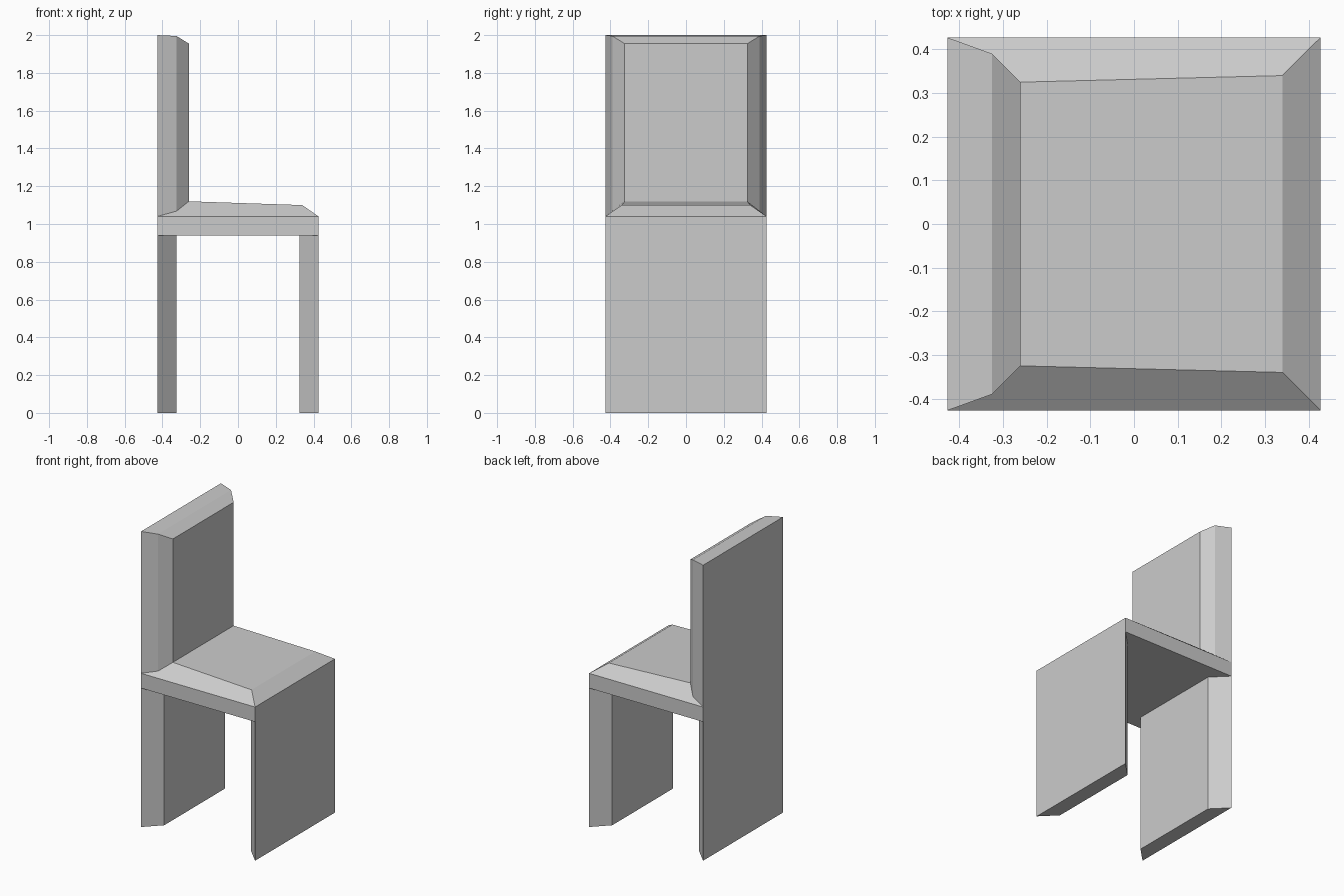
import bpy
import bmesh

default = bpy.data.objects.get("Cube")
if default:
    bpy.data.objects.remove(default, do_unlink=True)

GREY = (0.6, 0.6, 0.6, 1.0)
grey = bpy.data.materials.new("light_grey")
grey.use_nodes = True
grey.diffuse_color = GREY
grey.node_tree.nodes["Principled BSDF"].inputs["Base Color"].default_value = GREY

HALF = 0.427       # half width and depth of the chair
INNER = 0.325      # inner edge of the chamfers
SEAT_LOW, SEAT_HIGH = 0.94, 1.04


def loft(name, rings):
    """Closed flat-faced solid through a stack of four-cornered rings."""
    bm = bmesh.new()
    loops = [[bm.verts.new(p) for p in ring] for ring in rings]
    for a, b in zip(loops, loops[1:]):
        for i in range(4):
            j = (i + 1) % 4
            bm.faces.new((a[i], a[j], b[j], b[i]))
    bm.faces.new(loops[0])
    bm.faces.new(loops[-1])
    bmesh.ops.recalc_face_normals(bm, faces=bm.faces)
    mesh = bpy.data.meshes.new(name)
    bm.to_mesh(mesh)
    bm.free()
    mesh.materials.append(grey)
    obj = bpy.data.objects.new(name, mesh)
    bpy.context.collection.objects.link(obj)
    return obj


def upright(x, half_y, low, high):
    """Rectangle standing across the chair at depth x."""
    return [(x, -half_y, low), (x, half_y, low), (x, half_y, high), (x, -half_y, high)]


def level(back, front):
    """Seat outline from (x, half width, z) at its back and front."""
    (xb, yb, zb), (xf, yf, zf) = back, front
    return [(xb, -yb, zb), (xf, -yf, zf), (xf, yf, zf), (xb, yb, zb)]


# Seat slab with chamfered, slightly sloping top
loft("seat", [
    level((-HALF, HALF, SEAT_LOW), (HALF, HALF, SEAT_LOW)),
    level((-HALF, HALF, SEAT_HIGH), (HALF, HALF, SEAT_HIGH)),
    level((-0.26, INNER, 1.12), (0.34, 0.34, 1.10)),
])

# Backrest with a two-step chamfer towards the sitter
loft("backrest", [
    upright(-HALF, HALF, SEAT_HIGH, 2.0),
    upright(-INNER, 0.39, 1.065, 1.995),
    upright(-0.26, INNER, 1.12, 1.955),
])

# Full-width leg panels, tapering inwards
for name, side in (("front_leg_panel", 1), ("back_leg_panel", -1)):
    loft(name, [
        upright(side * HALF, HALF, 0, SEAT_LOW),
        upright(side * INNER, INNER, 0, SEAT_LOW),
    ])
